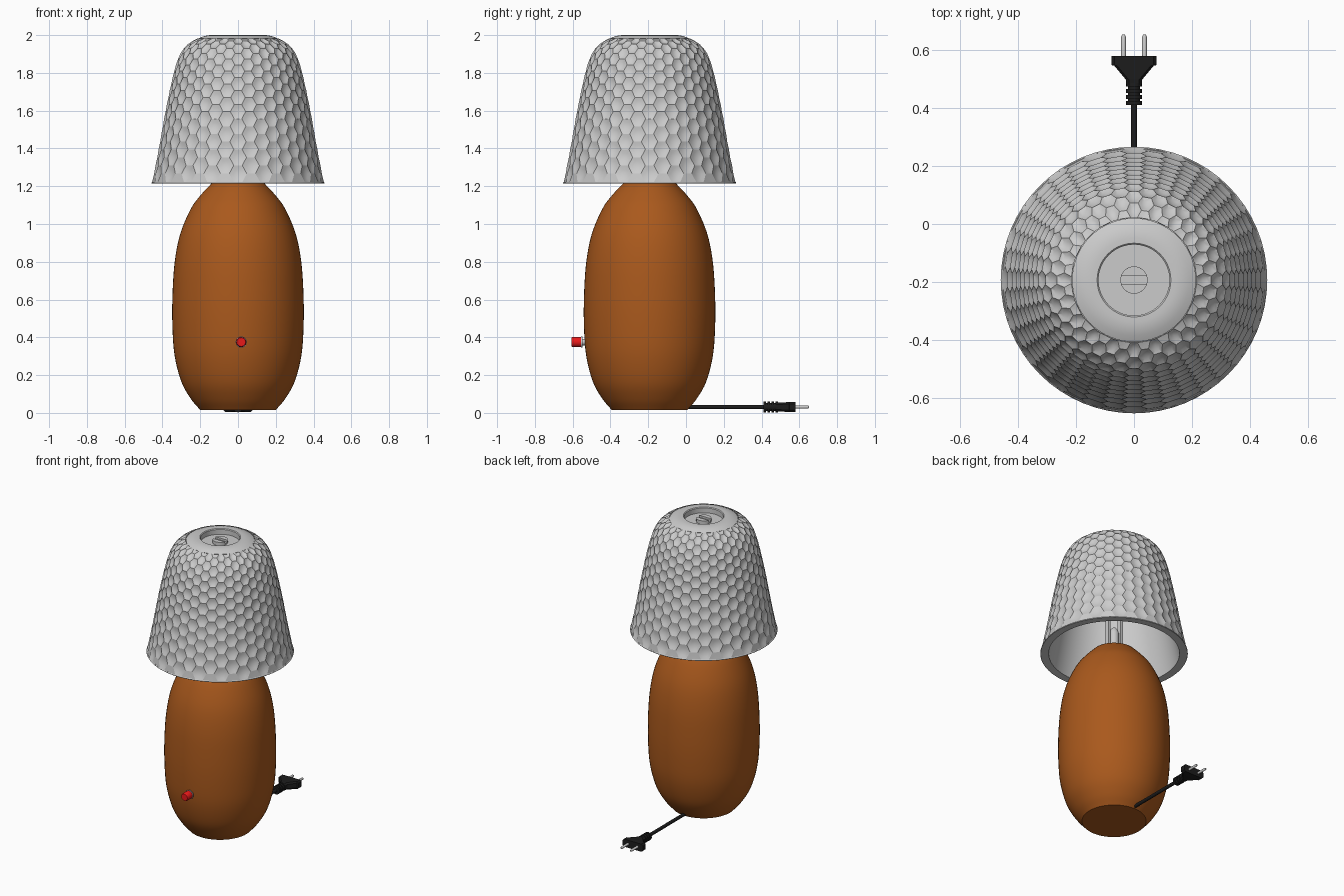
import bpy, bmesh, math
from mathutils import Vector

if "Cube" in bpy.data.objects:
    bpy.data.objects.remove(bpy.data.objects["Cube"])

CY = -0.193          # lamp axis in y


def material(name, rgb):
    m = bpy.data.materials.new(name)
    m.diffuse_color = (*rgb, 1)
    m.use_nodes = True
    m.node_tree.nodes["Principled BSDF"].inputs["Base Color"].default_value = m.diffuse_color
    return m


ORANGE = material("orange_glaze", (0.40, 0.10, 0.012))
BLACK = material("black_plastic", (0.012, 0.012, 0.012))
RED = material("red_plastic", (0.8, 0.01, 0.01))


def finish(bm, name, mat=None, angle=35):
    bmesh.ops.remove_doubles(bm, verts=bm.verts, dist=1e-5)
    bmesh.ops.dissolve_degenerate(bm, edges=bm.edges, dist=1e-5)
    me = bpy.data.meshes.new(name)
    bm.to_mesh(me)
    bm.free()
    ob = bpy.data.objects.new(name, me)
    bpy.context.collection.objects.link(ob)
    if mat:
        me.materials.append(mat)
    if angle:
        bpy.ops.object.select_all(action='DESELECT')
        ob.select_set(True)
        bpy.context.view_layer.objects.active = ob
        bpy.ops.object.shade_smooth_by_angle(angle=math.radians(angle))
    return ob


def spline(pts, n=5):
    """Smooth curve through profile points."""
    p = [Vector(q) for q in pts]
    p = [2 * p[0] - p[1]] + p + [2 * p[-1] - p[-2]]
    out = []
    for i in range(1, len(p) - 2):
        a, b, c, d = p[i - 1:i + 3]
        for k in range(n):
            t = k / n
            out.append(0.5 * (2 * b + (c - a) * t + (2 * a - 5 * b + 4 * c - d) * t * t
                              + (3 * b - a - 3 * c + d) * t ** 3))
    return [tuple(v) for v in out] + [tuple(pts[-1])]


def lathe(name, prof, mat=None, seg=64, place=lambda x, y, z: (x, y + CY, z)):
    """Revolve (radius, height) points; place() maps into the scene."""
    bm = bmesh.new()
    rings = [[bm.verts.new(place(r * math.cos(2 * math.pi * a / seg),
                                 r * math.sin(2 * math.pi * a / seg), z))
              for a in range(seg)] for r, z in prof]
    for lo, hi in zip(rings, rings[1:]):
        for a in range(seg):
            b = (a + 1) % seg
            bm.faces.new((lo[a], lo[b], hi[b], hi[a]))
    return finish(bm, name, mat)


def rod_y(name, prof, x, z, mat=None, seg=16):
    """Lathe lying along +y."""
    return lathe(name, prof, mat, seg, lambda a, b, h: (x + b, h, z + a))


def box(name, size, loc, mat=None):
    bm = bmesh.new()
    bmesh.ops.create_cube(bm, size=1)
    for v in bm.verts:
        v.co = Vector([v.co[i] * size[i] + loc[i] for i in range(3)])
    return finish(bm, name, mat, 0)


# Body
body = spline([(0.2, 0.015), (0.25, 0.075), (0.3, 0.165), (0.335, 0.3), (0.347, 0.45),
               (0.347, 0.62), (0.335, 0.8), (0.305, 0.95), (0.25, 1.08),
               (0.2, 1.15), (0.14, 1.215)])
lathe("body", [(0, 0.015)] + body + [(0.125, 1.22), (0, 1.22)], ORANGE)

# Shade outer skin: hexagonal dimples laid along the profile
outer = spline([(0.455, 1.222), (0.42, 1.4), (0.384, 1.6), (0.341, 1.8), (0.307, 1.9),
                (0.265, 1.953), (0.215, 1.982)], 8)
lengths = [0]
for a, b in zip(outer, outer[1:]):
    lengths.append(lengths[-1] + math.dist(a, b))


def shade_point(theta, v, depth=0):
    v = min(max(v, 0), 1)
    s = lengths[-1] * v * (1.22 - 0.22 * v)      # rows shrink towards the top
    i = 0
    while i < len(outer) - 2 and lengths[i + 1] < s:
        i += 1
    a, b = Vector(outer[i]), Vector(outer[i + 1])
    d = (b - a).normalized()
    p = a + d * (s - lengths[i]) + Vector((-d.y, d.x)) * depth
    return (p.x * math.cos(theta), p.x * math.sin(theta) + CY, p.y)


COLS, ROWS, DEPTH = 40, 11, 0.011
col, row = 2 * math.pi / COLS, 1 / ROWS
corners = [(2 / 3, 0), (1 / 3, 0.5), (-1 / 3, 0.5), (-2 / 3, 0), (-1 / 3, -0.5), (1 / 3, -0.5)]
bm = bmesh.new()
cells = []
for c in range(COLS):
    for r in range(ROWS + 1):
        t0, v0 = c * col, (r + (0.5 if c % 2 == 0 else 0)) * row
        if v0 > 1 + row * 0.4:
            continue
        k = DEPTH if 0.01 < v0 < 0.99 else DEPTH * 0.3

        def ring(f, d):
            return [bm.verts.new(shade_point(t0 + f * u * col, v0 + f * w * row, d))
                    for u, w in corners]
        rim, mid = ring(1, 0), ring(0.55, k * 0.7)
        mid_v = bm.verts.new(shade_point(t0, v0, k))
        for i in range(6):
            j = (i + 1) % 6
            bm.faces.new((rim[i], rim[j], mid[j], mid[i]))
            bm.faces.new((mid[i], mid[j], mid_v))
finish(bm, "shade_hex_skin", None, 24)

# Shade top with recess, and smooth inner wall with bottom rim
lathe("shade_top", [(0.213, 1.980), (0.19, 1.991), (0.165, 1.998), (0.145, 2.0), (0.127, 2.0),
                    (0.122, 1.995), (0.122, 1.962), (0, 1.962)])
inner = spline([(0.14, 1.935), (0.215, 1.915), (0.265, 1.86), (0.3, 1.78),
                (0.335, 1.6), (0.372, 1.4), (0.407, 1.217)])
lathe("shade_inner", [(0, 1.935)] + inner + [(0.457, 1.215), (0.459, 1.218), (0.455, 1.223)])

# Slotted screw in the recess: base disc and two half heads
lathe("screw_base", [(0.047, 1.96), (0.047, 1.972), (0, 1.972)], seg=32)
for s in (1, -1):
    bm = bmesh.new()
    a0 = math.asin(0.014 / 0.047)
    pts = [a0 + (math.pi - 2 * a0) * i / 12 for i in range(13)]
    f = bm.faces.new([bm.verts.new((s * 0.047 * math.cos(a), CY + s * 0.047 * math.sin(a), 1.965))
                      for a in pts])
    ext = bmesh.ops.extrude_face_region(bm, geom=[f])
    for v in ext["geom"]:
        if isinstance(v, bmesh.types.BMVert):
            v.co.z = 1.985
    bmesh.ops.recalc_face_normals(bm, faces=bm.faces)
    finish(bm, "screw_head_half")

# Shade support bars and bulb
for s in (1, -1):
    box("support_bar", (0.018, 0.03, 0.74), (s * 0.05, CY, 1.575))
lathe("bulb", [(0.03, 1.21), (0.03, 1.36), (0.024, 1.385), (0.012, 1.398), (0, 1.4)], seg=24)

# Push button on the front
rod_y("button_washer", [(0, -0.556), (0.03, -0.556), (0.03, -0.549), (0, -0.549)], 0.017, 0.375)
rod_y("button_neck", [(0, -0.552), (0.017, -0.552), (0.017, -0.52), (0, -0.52)], 0.017, 0.375)
rod_y("button", [(0, -0.606), (0.023, -0.606), (0.027, -0.6), (0.027, -0.556), (0, -0.556)],
      0.017, 0.375, RED)

# Cable, ribbed strain relief, plug and prongs
PZ = 0.031
rod_y("cable", [(0, -0.02), (0.011, -0.02), (0.011, 0.42), (0, 0.42)], 0, PZ, BLACK)
ribs = [(0, 0.41)]
for i in range(4):
    y = 0.41 + i * 0.021
    ribs += [(0.028, y), (0.028, y + 0.013), (0.021, y + 0.013), (0.021, y + 0.021)]
rod_y("strain_relief", ribs + [(0.021, 0.5), (0, 0.5)], 0, PZ, BLACK)

bm = bmesh.new()
loops = []
for y, w, h in ((0.475, 0.026, 0.022), (0.497, 0.028, 0.024), (0.545, 0.068, 0.026),
                (0.547, 0.077, 0.026), (0.579, 0.077, 0.026)):
    b = 0.01
    loops.append([bm.verts.new((x, y, PZ + z)) for x, z in
                  ((w, h - b), (w - b, h), (b - w, h), (-w, h - b),
                   (-w, b - h), (b - w, -h), (w - b, -h), (w, b - h))])
for lo, hi in zip(loops, loops[1:]):
    for i in range(8):
        bm.faces.new((lo[i], lo[(i + 1) % 8], hi[(i + 1) % 8], hi[i]))
bm.faces.new(loops[0])
bm.faces.new(loops[-1])
bmesh.ops.recalc_face_normals(bm, faces=bm.faces)
finish(bm, "plug", BLACK, 0)
for s in (1, -1):
    rod_y("prong", [(0, 0.57), (0.008, 0.57), (0.008, 0.645), (0.005, 0.652), (0, 0.652)],
          s * 0.036, PZ)
